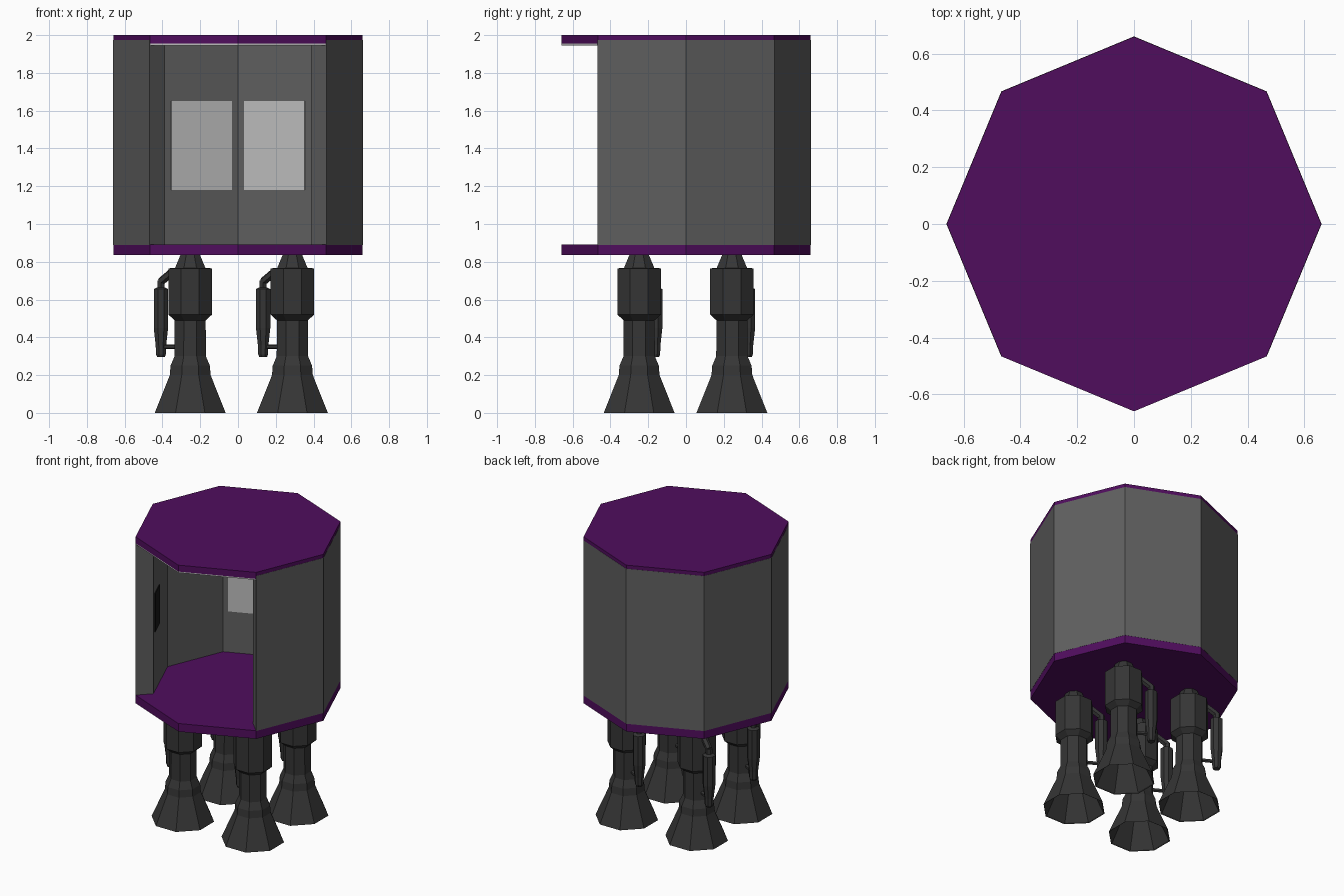
import bpy, bmesh, math
from mathutils import Vector

if "Cube" in bpy.data.objects:
    bpy.data.objects.remove(bpy.data.objects["Cube"])


def mat(name, c):
    m = bpy.data.materials.new(name)
    m.diffuse_color = (*c, 1)
    m.use_nodes = True
    m.node_tree.nodes["Principled BSDF"].inputs["Base Color"].default_value = m.diffuse_color
    return m


PURPLE = mat("deep purple", (0.08, 0.004, 0.11))
GREY = mat("wall grey", (0.115, 0.115, 0.115))
LIGHT = mat("pale panel", (0.5, 0.5, 0.5))
DARK = mat("engine dark grey", (0.036, 0.036, 0.036))
BLACK = mat("control black", (0.01, 0.01, 0.01))


def finish(bm, name, m):
    bmesh.ops.recalc_face_normals(bm, faces=bm.faces)
    me = bpy.data.meshes.new(name)
    bm.to_mesh(me)
    bm.free()
    me.materials.append(m)
    ob = bpy.data.objects.new(name, me)
    bpy.context.collection.objects.link(ob)
    return ob


def ring(r, angles):
    return [(r * math.cos(math.radians(a)), r * math.sin(math.radians(a))) for a in angles]


def prism(name, pts, z0, z1, m):
    bm = bmesh.new()
    f = bm.faces.new([bm.verts.new((x, y, z0)) for x, y in pts])
    new = bmesh.ops.extrude_face_region(bm, geom=[f])["geom"]
    bmesh.ops.translate(bm, vec=(0, 0, z1 - z0),
                        verts=[v for v in new if isinstance(v, bmesh.types.BMVert)])
    return finish(bm, name, m)


def lathe(name, profile, cx, cy, n, m, cap_start=True):
    """Faceted turned part; profile radii are measured to the flats."""
    bm = bmesh.new()
    k = 1 / math.cos(math.pi / n)
    rings = []
    for r, z in profile:
        rings.append([bm.verts.new((cx + x * k, cy + y * k, z))
                      for x, y in ring(r, [(i + 0.5) * 360 / n for i in range(n)])])
    for a, b in zip(rings, rings[1:]):
        for i in range(n):
            j = (i + 1) % n
            bm.faces.new((a[i], a[j], b[j], b[i]))
    bm.faces.new(rings[0])
    bm.faces.new(rings[-1])
    return finish(bm, name, m)


def rod(name, a, b, r, m, n=6):
    a, b = Vector(a), Vector(b)
    bm = bmesh.new()
    bmesh.ops.create_cone(bm, cap_ends=True, segments=n, radius1=r, radius2=r, depth=(b - a).length)
    q = (b - a).to_track_quat('Z', 'Y')
    for v in bm.verts:
        v.co = q @ v.co + (a + b) / 2
    return finish(bm, name, m)


# Floor, roof and pale ceiling
R, RI = 0.66, 0.545
octagon = ring(R, range(0, 360, 45))
prism("floor_slab", octagon, 0.835, 0.892, PURPLE)
prism("roof_slab", octagon, 1.955, 2.0, PURPLE)
prism("ceiling_panel", ring(R - 0.002, range(0, 360, 45)), 1.946, 1.955, LIGHT)

# Six-sided wall shell, open at the two front sides
span = range(-45, 226, 45)
prism("wall_shell", ring(R + 0.001, span) + ring(RI, span)[::-1], 0.89, 1.975, GREY)


# Thin plates lying on an inner wall between two corner angles
def wall_plate(name, a0, a1, t0, t1, z0, z1, m):
    p, q = (Vector(v) for v in ring(RI, (a0, a1)))
    s, e = p.lerp(q, t0), p.lerp(q, t1)
    inward = -((p + q) / 2).normalized() * 0.006
    prism(name, [s, e, e + inward, s + inward], z0, z1, m)


wall_plate("left_screen", 135, 90, 0.08, 0.91, 1.18, 1.65, LIGHT)
wall_plate("right_screen", 45, 90, 0.08, 0.91, 1.18, 1.65, LIGHT)
wall_plate("control_plate", 225, 180, 0.08, 0.4, 1.31, 1.58, BLACK)

# Four rocket engines with hollow bells, each with a side pump and pipes
ENGINE = [(0.06, 0.26), (0.095, 0.2), (0.18, 0.005), (0.1875, 0), (0.108, 0.2), (0.104, 0.25),
          (0.083, 0.30), (0.082, 0.49), (0.115, 0.52), (0.115, 0.765),
          (0.08, 0.768), (0.05, 0.84)]
PUMP = [(0.02, 0.295), (0.026, 0.31), (0.028, 0.36), (0.038, 0.45), (0.038, 0.655), (0.02, 0.665)]
for sx, x in (("left", -0.253), ("right", 0.288)):
    for sy, y in (("front", -0.248), ("back", 0.243)):
        tag = f"{sy}_{sx}"
        px, py = x - 0.155, y + 0.085
        lathe(tag + "_engine", ENGINE, x, y, 8, DARK)
        lathe(tag + "_pump", PUMP, px, py, 8, DARK)
        rod(tag + "_low_pipe", (px, py, 0.35), (x, y, 0.35), 0.013, DARK)
        rod(tag + "_riser_pipe", (px, py, 0.65), (px, py, 0.70), 0.022, DARK)
        rod(tag + "_top_pipe", (px, py, 0.695), (x - 0.09, y + 0.05, 0.75), 0.022, DARK)
